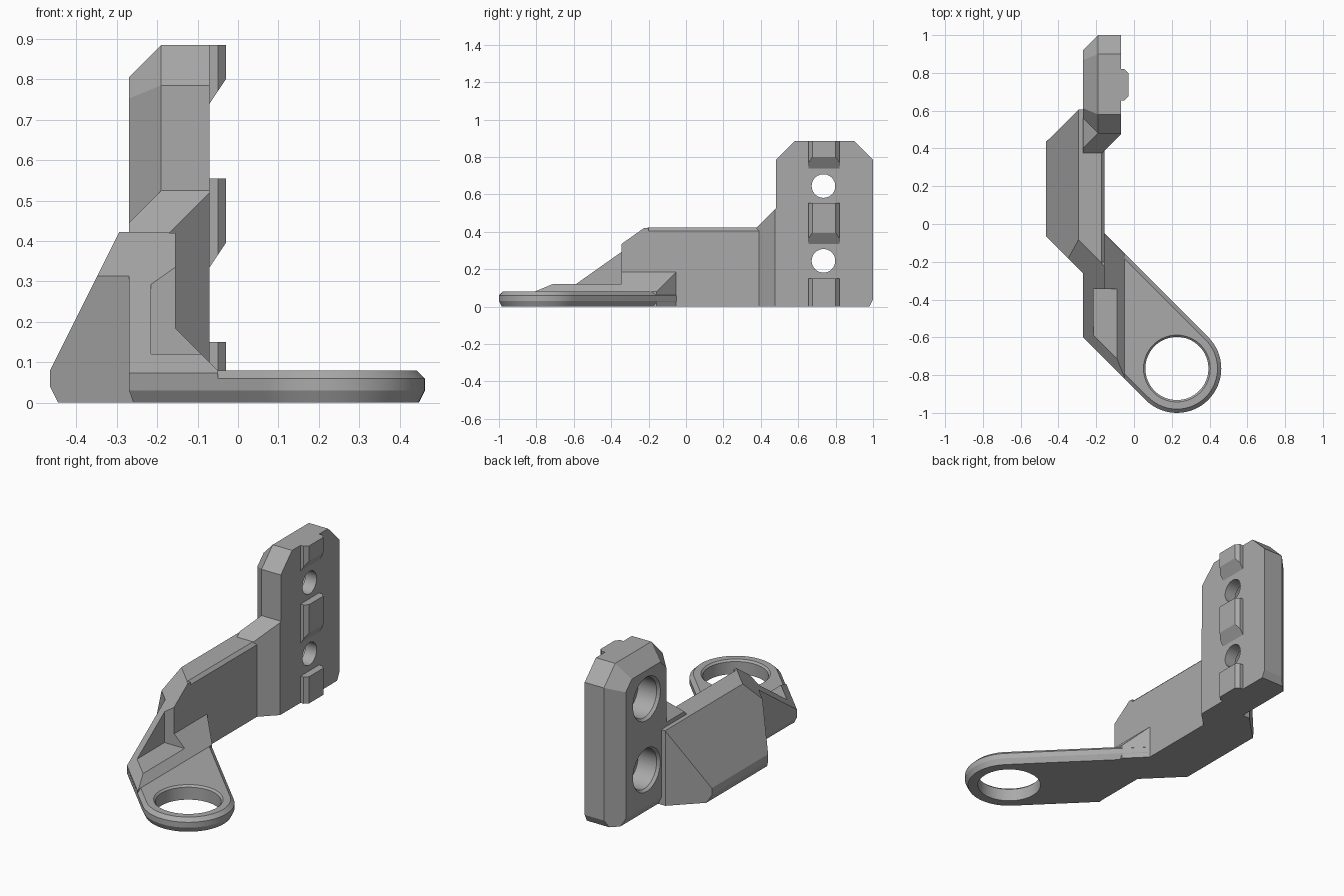
import bpy, bmesh
from math import sin, cos, pi, sqrt
from mathutils import Vector, Matrix

cube = bpy.data.objects.get("Cube")
if cube:
    bpy.data.objects.remove(cube, do_unlink=True)

GREY = (0.40, 0.40, 0.40, 1)
mat = bpy.data.materials.new("plain_grey")
mat.use_nodes = True
mat.diffuse_color = GREY
mat.node_tree.nodes["Principled BSDF"].inputs["Base Color"].default_value = GREY


def finish(name, bm):
    bmesh.ops.recalc_face_normals(bm, faces=bm.faces[:])
    me = bpy.data.meshes.new(name)
    bm.to_mesh(me)
    bm.free()
    me.materials.append(mat)
    ob = bpy.data.objects.new(name, me)
    bpy.context.collection.objects.link(ob)
    return ob


def cut_block(name, x, y, z, planes=()):
    """Box trimmed by planes (nx, ny, nz, d), keeping n.p <= d."""
    bm = bmesh.new()
    bmesh.ops.create_cube(bm, size=1)
    for v in bm.verts:
        v.co = [lo + (c + 0.5) * (hi - lo) for c, (lo, hi) in zip(v.co, (x, y, z))]
    for nx, ny, nz, d in planes:
        n = Vector((nx, ny, nz))
        bmesh.ops.bisect_plane(bm, geom=bm.verts[:] + bm.edges[:] + bm.faces[:], dist=1e-6,
                               plane_co=n * d / n.length_squared, plane_no=n, clear_outer=True)
        rim = [e for e in bm.edges if e.is_boundary]
        if rim:
            bmesh.ops.holes_fill(bm, edges=rim, sides=0)
    return finish(name, bm)


def lathe(name, profile, matrix, n=48):
    """Solid of revolution about local z from (height, radius) pairs."""
    bm = bmesh.new()
    rings = [[bm.verts.new((r * cos(2 * pi * i / n), r * sin(2 * pi * i / n), h))
              for i in range(n)] for h, r in profile]
    for a, b in zip(rings, rings[1:]):
        for i in range(n):
            j = (i + 1) % n
            bm.faces.new((a[i], a[j], b[j], b[i]))
    bm.faces.new(rings[0])
    bm.faces.new(rings[-1])
    bm.transform(matrix)
    return finish(name, bm)


def bore(ob, cutter):
    mod = ob.modifiers.new("bore", 'BOOLEAN')
    mod.operation = 'DIFFERENCE'
    mod.solver = 'EXACT'
    mod.object = cutter
    activate(ob)
    bpy.ops.object.modifier_apply(modifier=mod.name)
    bpy.data.objects.remove(cutter, do_unlink=True)


def activate(ob):
    bpy.ops.object.select_all(action='DESELECT')
    ob.select_set(True)
    bpy.context.view_layer.objects.active = ob


R2 = sqrt(2)
ramp = (-1, -1, R2, 0.974)      # shared sloping top over the front of the arm

# Upright mounting plate with chamfered rear edges
plate = cut_block("mounting_plate", (-0.27, -0.07), (0.48, 1), (0, 0.885), [
    (0, 1, 1, 1.785), (0, -1, 1, 0.305),
    (-1, 1, 0, 1.19), (-1, -1, 0, -0.29), (-1, 0, 1, 1.075),
    (-1, 1 / R2, 1 / R2, 0.19 + 1.785 / R2), (-1, -1 / R2, 1 / R2, 0.19 + 0.305 / R2),
    (0, 2, -1, 1.96), (-2, 0, -1, 0.50)])
for hole_z in (0.245, 0.645):
    place = Matrix.Translation((0, 0.735, hole_z)) @ Matrix.Rotation(pi / 2, 4, 'Y')
    bore(plate, lathe("hole_cutter", [(-0.30, 0.145), (-0.255, 0.11), (-0.14, 0.11),
                                      (-0.14, 0.063), (-0.02, 0.063)], place))

# Locating tabs on the plate face
for name, z0, z1, under in (("tab_lower", 0, 0.15, None),
                            ("tab_middle", 0.3, 0.555, -0.44),
                            ("tab_upper", 0.7, 0.885, -0.845)):
    trims = [(1, 1, 0, 0.77), (1, -1, 0, -0.705)]
    if under:
        trims.append((1.5, 0, -1, under))
    cut_block(name, (-0.075, -0.03), (0.655, 0.82), (z0, z1), trims)

# Sloped arm and the wedge blending it into the plate
cut_block("arm", (-0.465, -0.155), (-0.345, 0.605), (0, 0.422), [
    (-2, 0, 1, 1.01), (-1, -1, 0, 0.53), (-1, 1, 0, 0.9), ramp,
    (1, 0, 1, 0.25), (-2, 0, -1, 0.89)])
cut_block("arm_wedge", (-0.27, -0.07), (0.3, 0.56), (0, 0.525), [
    (1, -1, 0, -0.545), (0, -1, 1, 0.045), (-1, 0, 1, 0.715)])

# Front of the arm: core, outer rib and the raised base with its fillet
edge = (1, 1, 0, -0.208)
under_side = (-2, 0, -1, 0.51)
cut_block("arm_core", (-0.27, -0.155), (-0.345, -0.2), (0, 0.42), [ramp, under_side])
cut_block("side_rib", (-0.27, -0.215), (-0.6, -0.25), (0, 0.42),
          [ramp, under_side, (-1, -1, 0, 0.87), (-1, -1, -0.7, 0.849)])
cut_block("raised_base", (-0.27, -0.05), (-0.87, -0.2), (0, 0.12),
          [ramp, under_side, edge, (1, 0, 1, 0.03), (-1, -1, 0, 0.87), (-1, -1, -0.7, 0.849)])
cut_block("arm_fillet", (-0.2, -0.05), (-0.345, -0.05), (0, 0.235),
          [edge, (1, 0, 1, 0.03)])

# Flat ring plate with bevelled rim
cx, cy, radius, n = 0.227, -0.765, 0.235, 64
bm = bmesh.new()
for z, inset in ((0, 0.015), (0.03, 0), (0.06, 0), (0.08, 0.02)):
    r = radius - inset
    for i in range(n):
        a = 2 * pi * i / n
        bm.verts.new((cx + r * cos(a), cy + r * sin(a), z))
    for side, t in ((-1, 0.33), (1, 0.548)):
        bm.verts.new((cx - t + side * r / R2, cy + t + side * r / R2, z))
hull = bmesh.ops.convex_hull(bm, input=bm.verts[:])
bmesh.ops.delete(bm, geom=[v for v in bm.verts if not v.link_faces], context='VERTS')
bmesh.ops.dissolve_limit(bm, angle_limit=0.01, verts=bm.verts[:], edges=bm.edges[:])
ring = finish("ring_plate", bm)
bore(ring, lathe("ring_cutter", [(-0.02, 0.167), (0.07, 0.167), (0.09, 0.187)],
                 Matrix.Translation((cx, cy, 0)), n))

for ob in (plate, ring):
    activate(ob)
    bpy.ops.object.shade_smooth_by_angle(angle=0.4)
